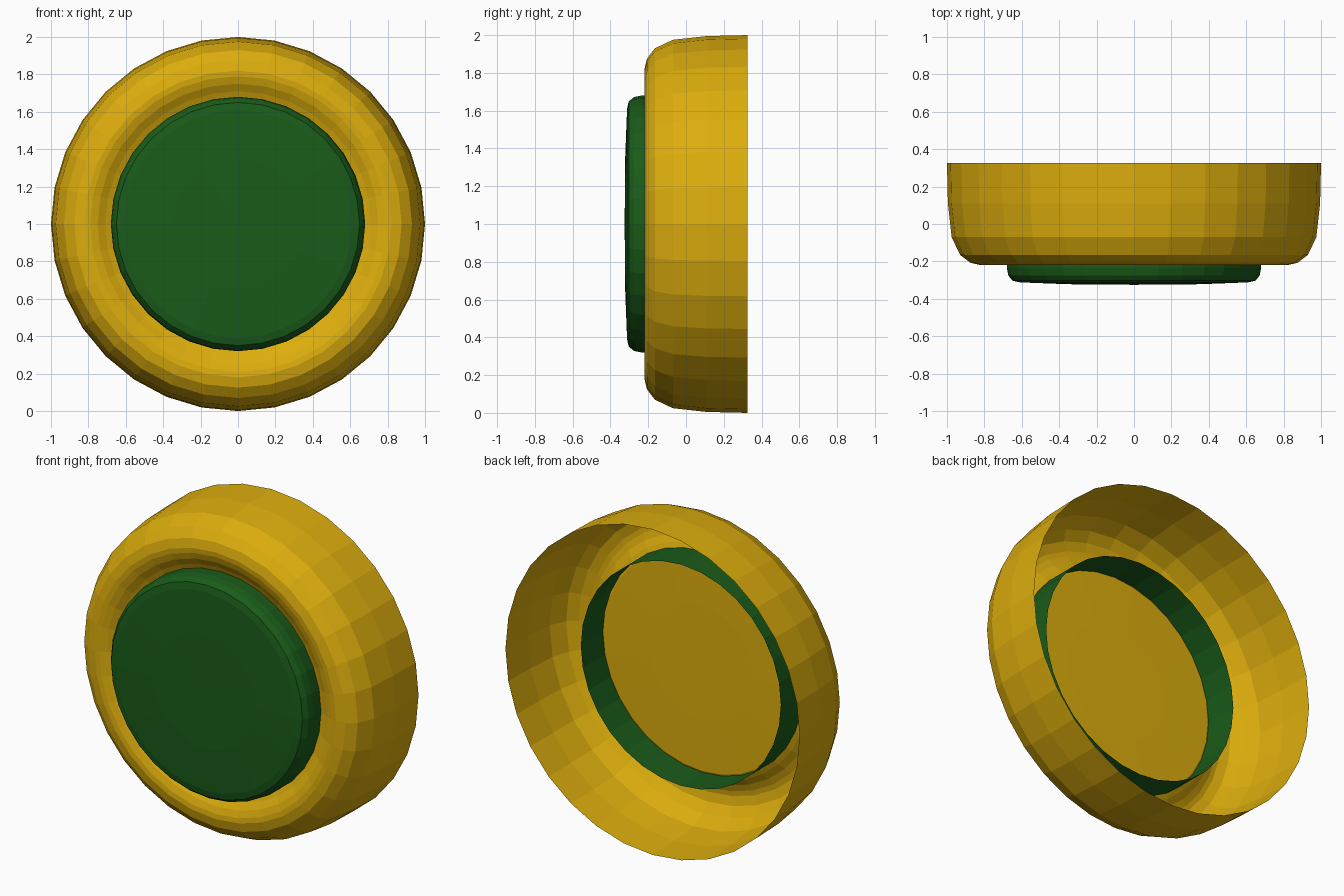
import bpy, bmesh
from math import sin, cos, tau

if "Cube" in bpy.data.objects:
    bpy.data.objects.remove(bpy.data.objects["Cube"])

SIDES = 32
CENTRE_Z = 1.0


def material(name, rgb):
    mat = bpy.data.materials.new(name)
    mat.diffuse_color = (*rgb, 1)
    mat.use_nodes = True
    mat.node_tree.nodes["Principled BSDF"].inputs["Base Color"].default_value = mat.diffuse_color
    return mat


def lathe(name, profile, mat):
    """Revolve (radius, y) points about the y axis; radius 0 closes the centre."""
    bm = bmesh.new()
    rings = []
    for r, y in profile:
        if r == 0:
            rings.append([bm.verts.new((0, y, CENTRE_Z))] * SIDES)
        else:
            rings.append([bm.verts.new((r * sin(tau * i / SIDES), y,
                                        CENTRE_Z + r * cos(tau * i / SIDES)))
                          for i in range(SIDES)])
    for a, b in zip(rings, rings[1:]):
        for i in range(SIDES):
            j = (i + 1) % SIDES
            corners = list(dict.fromkeys((a[i], a[j], b[j], b[i])))
            bm.faces.new(corners)
    bmesh.ops.recalc_face_normals(bm, faces=bm.faces[:])
    # Make the front-most cap face forward on these open shells
    bm.faces.ensure_lookup_table()
    if bm.faces[-1].normal.y > 0:
        bmesh.ops.reverse_faces(bm, faces=bm.faces[:])
    mesh = bpy.data.meshes.new(name)
    bm.to_mesh(mesh)
    bm.free()
    mesh.materials.append(mat)
    obj = bpy.data.objects.new(name, mesh)
    bpy.context.collection.objects.link(obj)
    return obj


yellow = material("yellow", (0.72, 0.42, 0.004))
green = material("green", (0.010, 0.105, 0.010))

# Open-backed housing: rounded rim, shallow groove, then a recessed centre plate
lathe("housing", [
    (1.0, 0.325), (0.995, 0.11), (0.975, -0.07), (0.93, -0.165),
    (0.875, -0.207), (0.82, -0.22), (0.79, -0.217), (0.75, -0.203),
    (0.71, -0.178), (0.67, -0.16), (0.35, -0.155), (0, -0.155)], yellow)

# Button: open tube through the housing with a rounded, slightly domed face
lathe("button", [
    (0.68, 0.05), (0.68, -0.235), (0.672, -0.275), (0.65, -0.303),
    (0.61, -0.312), (0.35, -0.322), (0, -0.325)], green)
